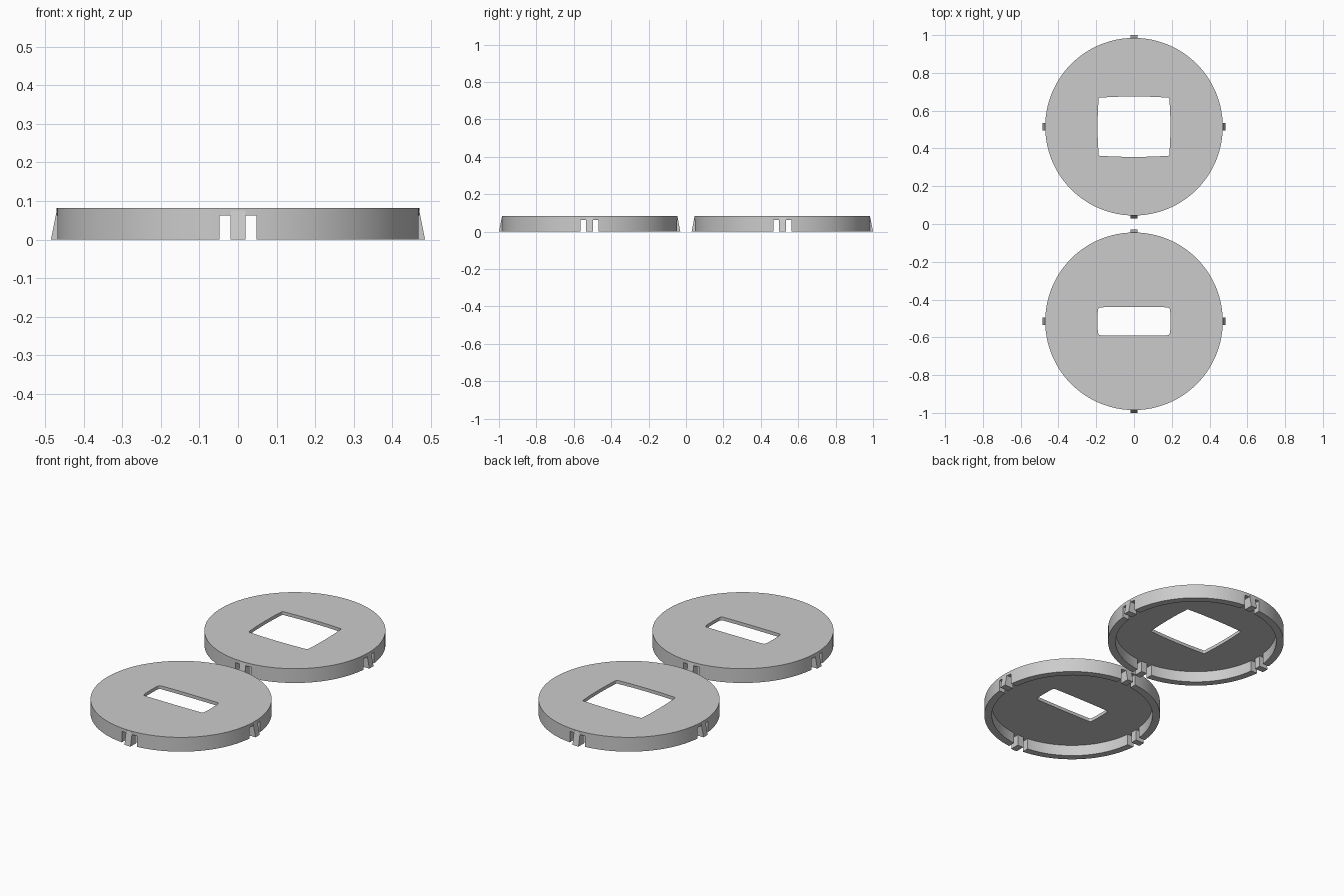
import bpy
import bmesh
from math import sin, cos, pi, radians
from mathutils import Matrix, Vector

cube = bpy.data.objects.get("Cube")
if cube:
    bpy.data.objects.remove(cube, do_unlink=True)

RADIUS, INNER, HEIGHT, CEILING = 0.47, 0.43, 0.082, 0.063
TAB_HALF, SLOT_HALF, FLARE = 0.019, 0.048, 0.485

grey = bpy.data.materials.new("light_grey")
grey.use_nodes = True
colour = (0.6, 0.6, 0.6, 1)
grey.diffuse_color = colour
grey.node_tree.nodes["Principled BSDF"].inputs["Base Color"].default_value = colour


def prism(name, outline, low, high, matrix=Matrix()):
    """Extrude a closed xy outline from low to high."""
    bm = bmesh.new()
    face = bm.faces.new([bm.verts.new((x, y, low)) for x, y in outline])
    top = bmesh.ops.extrude_face_region(bm, geom=[face])
    moved = [v for v in top["geom"] if isinstance(v, bmesh.types.BMVert)]
    bmesh.ops.translate(bm, verts=moved, vec=(0, 0, high - low))
    bmesh.ops.transform(bm, matrix=matrix, verts=bm.verts)
    bmesh.ops.recalc_face_normals(bm, faces=bm.faces)
    mesh = bpy.data.meshes.new(name)
    bm.to_mesh(mesh)
    bm.free()
    mesh.materials.append(grey)
    obj = bpy.data.objects.new(name, mesh)
    bpy.context.collection.objects.link(obj)
    return obj


def circle(radius, count=128):
    return [(radius * cos(2 * pi * i / count), radius * sin(2 * pi * i / count))
            for i in range(count)]


def rectangle(x0, x1, y0, y1):
    return [(x0, y0), (x1, y0), (x1, y1), (x0, y1)]


def window(half_x, half_y, corner, bow):
    """Rounded rectangle whose sides bulge slightly outward."""
    points = []
    for k, (sx, sy) in enumerate([(1, 1), (-1, 1), (-1, -1), (1, -1)]):
        for i in range(6):
            a = pi / 2 * (k + i / 5)
            points.append((sx * (half_x - bow - corner) + corner * cos(a),
                           sy * (half_y - bow - corner) + corner * sin(a)))
        a = pi / 2 * (k + 1)
        for t in (-0.5, 0, 0.5):
            side = bow * (1 - t * t)
            along = t * 2 * (half_y if k % 2 == 0 and abs(cos(a)) > 0.5 else half_x) * 0.6
            n, d = Vector((cos(a), sin(a))), Vector((-sin(a), cos(a)))
            reach = half_x if abs(n.x) > 0.5 else half_y
            span = half_y if abs(n.x) > 0.5 else half_x
            p = n * (reach - bow + side) + d * (t * span)
            points.append((p.x, p.y))
    return points


def cut(target, cutter):
    mod = target.modifiers.new("cut", "BOOLEAN")
    mod.operation, mod.solver, mod.object = "DIFFERENCE", "EXACT", cutter
    bpy.context.view_layer.objects.active = target
    bpy.ops.object.modifier_apply(modifier=mod.name)
    bpy.data.objects.remove(cutter, do_unlink=True)


def cover(name, centre_y, opening):
    # Shallow cap, hollow underneath, with an opening through the top
    cap = prism(name + "_cap", circle(RADIUS), 0, HEIGHT)
    cut(cap, prism("cavity", circle(INNER), -0.1, CEILING))
    cut(cap, prism("opening", opening, -0.1, 0.2))
    place = Matrix.Translation((0, centre_y, 0))
    parts = [cap]
    for quarter in range(4):
        turn = Matrix.Rotation(quarter * pi / 2, 4, "Z")
        # Pair of slots beside each clip
        for y0, y1 in ((-SLOT_HALF, -TAB_HALF), (TAB_HALF, SLOT_HALF)):
            cut(cap, prism("slot", rectangle(INNER - 0.03, 0.55, y0, y1),
                           -0.1, CEILING, turn))
        # Flared wedge on the clip's outer face
        wedge = [(RADIUS - 0.01, 0), (FLARE, 0), (RADIUS, 0.076), (RADIUS - 0.01, 0.076)]
        upright = turn @ Matrix.Rotation(pi / 2, 4, "X")
        parts.append(prism(f"{name}_clip_{quarter + 1}", wedge,
                           -TAB_HALF, TAB_HALF, upright))
    for part in parts:
        part.data.transform(place)
    bpy.ops.object.select_all(action="DESELECT")
    cap.select_set(True)
    bpy.context.view_layer.objects.active = cap
    bpy.ops.object.shade_smooth_by_angle(angle=radians(30))


cover("front_cover", -0.515, window(0.193, 0.076, 0.015, 0.002))
cover("rear_cover", 0.515, window(0.193, 0.16, 0.006, 0.006))
